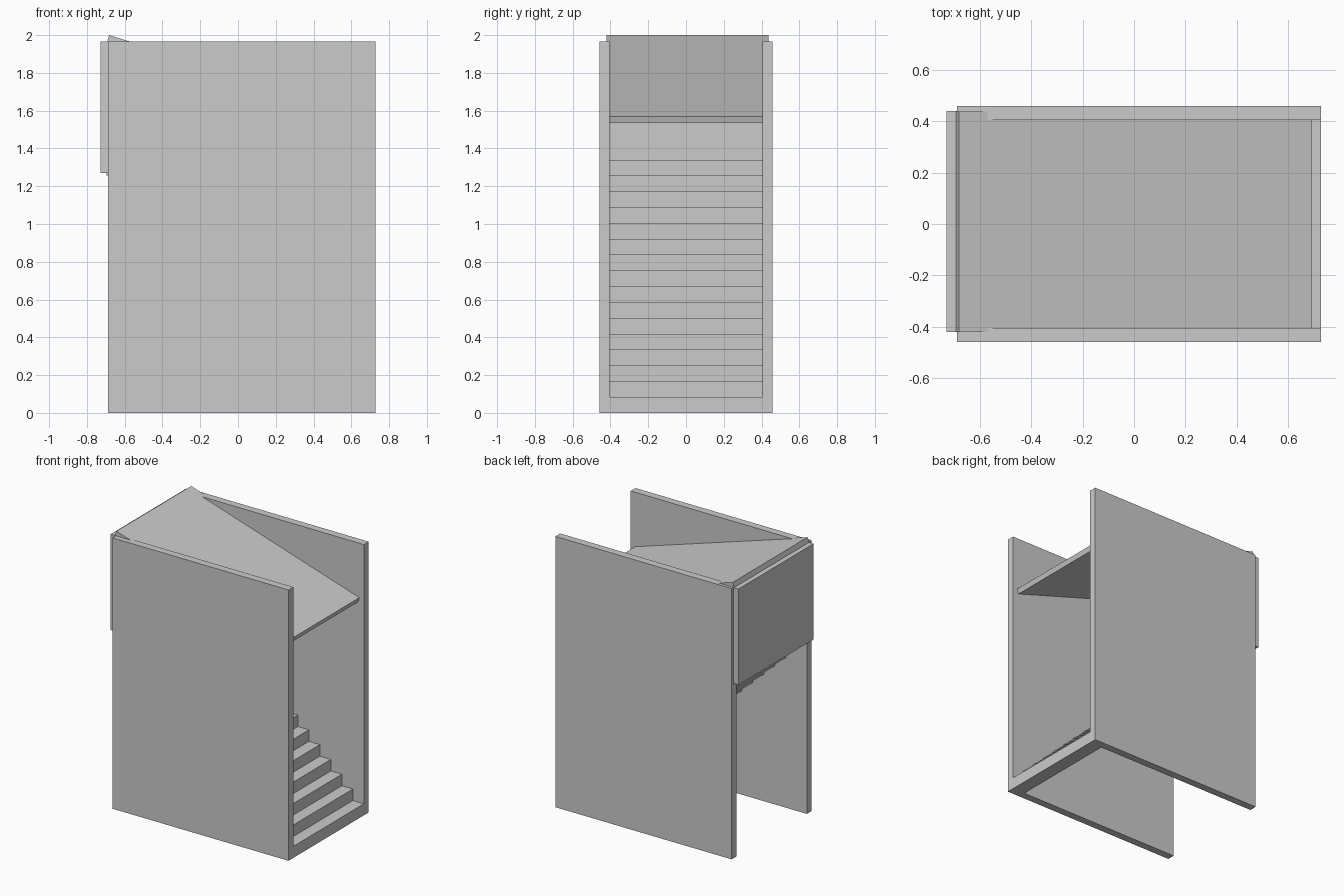
import bpy, bmesh

if "Cube" in bpy.data.objects:
    bpy.data.objects.remove(bpy.data.objects["Cube"])


def extrude_profile(name, pts, y0, y1):
    """Extrude a closed x/z outline from y0 to y1."""
    bm = bmesh.new()
    face = bm.faces.new([bm.verts.new((x, y0, z)) for x, z in pts])
    geo = bmesh.ops.extrude_face_region(bm, geom=[face])["geom"]
    moved = [v for v in geo if isinstance(v, bmesh.types.BMVert)]
    bmesh.ops.translate(bm, verts=moved, vec=(0, y1 - y0, 0))
    bmesh.ops.recalc_face_normals(bm, faces=bm.faces[:])
    mesh = bpy.data.meshes.new(name)
    bm.to_mesh(mesh)
    bm.free()
    obj = bpy.data.objects.new(name, mesh)
    bpy.context.collection.objects.link(obj)
    return obj


def rect(x0, x1, z0, z1):
    return [(x0, z0), (x1, z0), (x1, z1), (x0, z1)]


FRONT, BACK, TOP = 0.727, -0.688, 1.965

# Side walls
for name, y0, y1 in (("front_wall", -0.459, -0.404), ("back_wall", 0.404, 0.459)):
    extrude_profile(name, rect(BACK, FRONT, 0, TOP), y0, y1)

# Staircase: stepped on top and underneath, treads overlap slightly
STEPS, RUN, RISE, DEPTH = 16, 0.0882, 1.34 / 16, 0.1
upper, lower = [], []
for i in range(STEPS):
    x = FRONT - i * RUN
    upper += [(x, i * RISE), (x, (i + 1) * RISE)]
    lower += [(x - DEPTH, i * RISE), (x - DEPTH, (i + 1) * RISE)]
extrude_profile("stairs", upper + lower[::-1], -0.404, 0.404)

# Sloping roof slab, set into the walls
extrude_profile("sloped_roof",
                [(-0.682, 2.0), (-0.693, 1.965), (0.68, 1.535), (0.691, 1.57)],
                -0.42, 0.437)

# Panel closing the upper end
extrude_profile("end_panel", rect(-0.729, BACK, 1.27, TOP), -0.42, 0.44)
